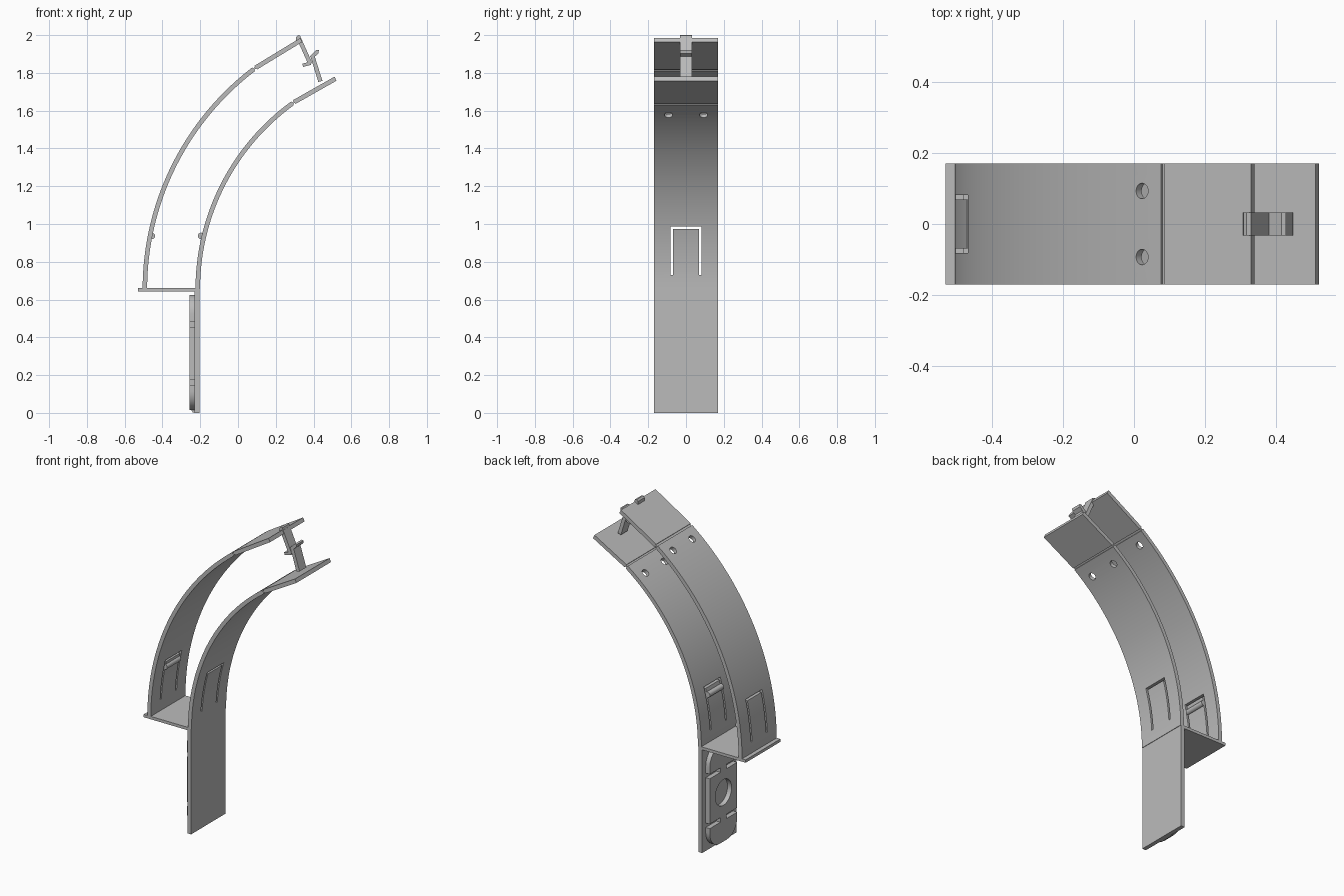
import bpy, bmesh, math
from mathutils import Vector, Matrix

cube = bpy.data.objects.get("Cube")
if cube:
    bpy.data.objects.remove(cube, do_unlink=True)

grey = bpy.data.materials.new("plain_grey")
grey.use_nodes = True
GREY = (0.5, 0.5, 0.5, 1)
grey.diffuse_color = GREY
grey.node_tree.nodes["Principled BSDF"].inputs["Base Color"].default_value = GREY
HALF = 0.17  # half the band width


def finish(name, bm):
    bmesh.ops.recalc_face_normals(bm, faces=bm.faces)
    mesh = bpy.data.meshes.new(name)
    bm.to_mesh(mesh)
    bm.free()
    mesh.materials.append(grey)
    ob = bpy.data.objects.new(name, mesh)
    bpy.context.collection.objects.link(ob)
    return ob


def box(name, x0, x1, y0, y1, z0, z1):
    bm = bmesh.new()
    size = Matrix.Diagonal((x1 - x0, y1 - y0, z1 - z0, 1))
    mid = Matrix.Translation(((x0 + x1) / 2, (y0 + y1) / 2, (z0 + z1) / 2))
    bmesh.ops.create_cube(bm, size=1, matrix=mid @ size)
    return finish(name, bm)


def rod(name, centre, direction, radius, length, sides=24):
    bm = bmesh.new()
    turn = Vector(direction).to_track_quat('Z', 'Y').to_matrix().to_4x4()
    bmesh.ops.create_cone(bm, cap_ends=True, segments=sides, radius1=radius, radius2=radius,
                          depth=length, matrix=Matrix.Translation(centre) @ turn)
    return finish(name, bm)


def prism(name, corners, shift):
    """Closed solid from a flat outline pushed along shift."""
    bm = bmesh.new()
    face = bm.faces.new([bm.verts.new(c) for c in corners])
    new = bmesh.ops.extrude_face_region(bm, geom=[face])["geom"]
    bmesh.ops.translate(bm, vec=shift, verts=[v for v in new if isinstance(v, bmesh.types.BMVert)])
    return finish(name, bm)


def xz_prism(name, points, half):
    return prism(name, [(x, -half, z) for x, z in points], (0, 2 * half, 0))


def cut(ob, cutters):
    bpy.context.view_layer.objects.active = ob
    for c in cutters:
        c.hide_render = True
        mod = ob.modifiers.new("cut", 'BOOLEAN')
        mod.operation, mod.solver, mod.object = 'DIFFERENCE', 'EXACT', c
        bpy.ops.object.modifier_apply(modifier=mod.name)
        bpy.data.objects.remove(c, do_unlink=True)


def smooth(ob):
    bpy.ops.object.select_all(action='DESELECT')
    ob.select_set(True)
    bpy.context.view_layer.objects.active = ob
    bpy.ops.object.shade_smooth_by_angle(angle=math.radians(25))


def band(name, cx, radius, groove, end):
    """Curved band, thin hinge groove, then a straight end flap."""
    base, thick, steps, notch = 0.655, 0.024, 40, 0.25
    rows = [(groove - notch) * i / steps for i in range(steps + 1)]
    rows = [(a, 0) for a in rows]
    rows += [(groove - notch, 0.007), (groove + notch, 0.007), (groove + notch, 0), (end, 0)]
    bm = bmesh.new()
    loops = []
    for deg, dent in rows:
        a = math.radians(deg)
        loops.append([bm.verts.new((cx - r * math.cos(a), y, base + r * math.sin(a)))
                      for r, y in ((radius - dent, -HALF), (radius - dent, HALF),
                                   (radius - thick + dent, HALF), (radius - thick + dent, -HALF))])
    for p, q in zip(loops, loops[1:]):
        for i in range(4):
            j = (i + 1) % 4
            bm.faces.new((p[i], p[j], q[j], q[i]))
    bm.faces.new(loops[0])
    bm.faces.new(loops[-1])
    ob = finish(name, bm)
    # Screw holes and the slot around the spring tongue
    a = math.radians(50)
    out = Vector((-math.cos(a), 0, math.sin(a)))
    cutters = [rod("hole_cutter", Vector((cx, y, base)) + out * radius, out, 0.022, 0.2)
               for y in (-0.093, 0.093)]
    left = cx - radius - 0.1
    cutters += [box("slot_cutter", left, left + 0.25, y - 0.006, y + 0.006, 0.73, 0.98)
                for y in (-0.075, 0.075)]
    cutters.append(box("slot_cutter", left, left + 0.25, -0.081, 0.081, 0.973, 0.986))
    cut(ob, cutters)
    smooth(ob)


band("outer_band", 0.972, 1.477, 52.9, 64.2)
band("inner_band", 1.003, 1.228, 54.3, 66.4)

# Catch ridges on the spring tongues
for name, x in (("outer_catch", -0.456), ("inner_catch", -0.196)):
    smooth(rod(name, (x, 0, 0.937), (0, 1, 0), 0.017, 0.138, 16))

# Shelf and wall plate
box("shelf", -0.53, -0.204, -HALF, HALF, 0.642, 0.66)
box("wall_plate", -0.23, -0.204, -HALF, HALF, 0, 0.65)

# Raised pad with rounded ends, round opening and side slots
outline = []
for cy, cz, start in ((0.035, 0.525, 0), (-0.035, 0.525, 90), (-0.035, 0.115, 180), (0.035, 0.115, 270)):
    for i in range(9):
        a = math.radians(start + i * 90 / 8)
        outline.append((-0.258, cy + 0.1 * math.cos(a), cz + 0.1 * math.sin(a)))
pad = prism("raised_pad", outline, (0.029, 0, 0))
cutters = [rod("opening_cutter", (-0.25, 0, 0.32), (1, 0, 0), 0.08, 0.2, 32)]
for side in (-1, 1):
    y0, y1 = sorted((side * 0.03, side * 0.15))
    for z in (0.16, 0.47):
        cutters.append(box("side_slot_cutter", -0.3, -0.2, y0, y1, z - 0.014, z + 0.014))
cut(pad, cutters)
smooth(pad)
xz_prism("pad_foot", [(-0.258, 0.035), (-0.229, 0.035), (-0.229, 0.002), (-0.24, 0.002)], 0.045)

# Interlocking hooks between the two end flaps
HOOK = 0.033
xz_prism("upper_hook_arm", [(0.314, 1.975), (0.334, 1.984), (0.392, 1.855), (0.371, 1.848)], HOOK)
xz_prism("upper_hook_foot", [(0.34, 1.848), (0.345, 1.832), (0.385, 1.842), (0.392, 1.858), (0.375, 1.858)], HOOK)
xz_prism("lower_hook_arm", [(0.425, 1.752), (0.447, 1.758), (0.404, 1.894), (0.384, 1.886)], HOOK)
xz_prism("lower_hook_lip", [(0.38, 1.888), (0.392, 1.874), (0.426, 1.903), (0.428, 1.92), (0.415, 1.922)], HOOK)
xz_prism("end_bump", [(0.307, 1.972), (0.308, 1.99), (0.317, 2.0), (0.329, 1.998), (0.336, 1.975)], HOOK)
